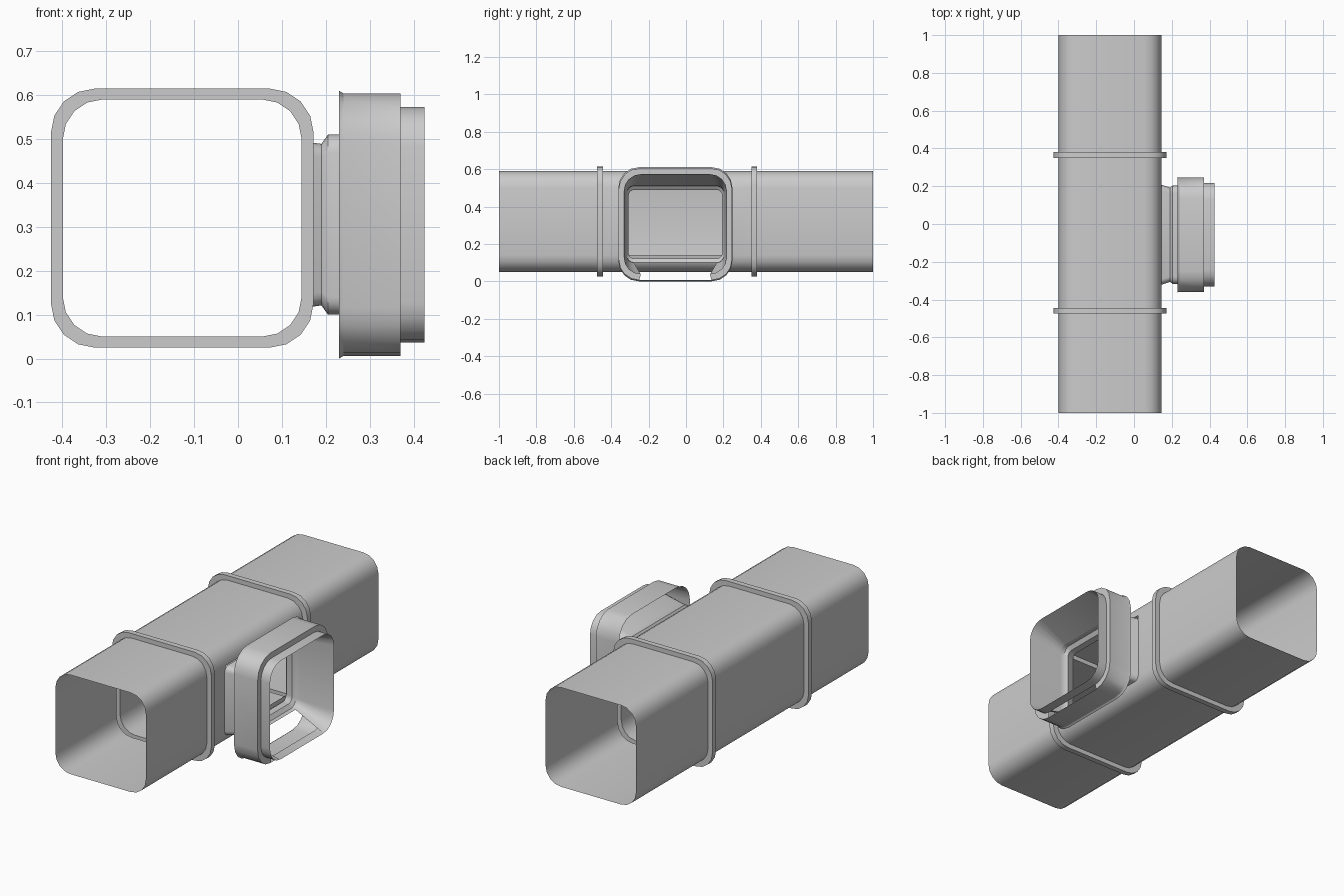
import bpy, bmesh, math

if "Cube" in bpy.data.objects:
    bpy.data.objects.remove(bpy.data.objects["Cube"])

N = 4                       # segments per rounded corner
PTS = 4 * (N + 1)
PLUS_A_FLAT = PTS - 1       # flat side facing +a
MINUS_B_FLAT = 3 * (N + 1) - 1


def section(ha, hb, r):
    """Rounded rectangle around the origin."""
    pts = []
    for k, (sa, sb) in enumerate([(1, 1), (-1, 1), (-1, -1), (1, -1)]):
        for i in range(N + 1):
            t = math.radians(90 * k + 90 * i / N)
            pts.append((sa * (ha - r) + r * math.cos(t),
                        sb * (hb - r) + r * math.sin(t)))
    return pts


def loft(name, stations, place, skip=()):
    """Skin of rounded sections; skip holds (span, side) faces to leave open."""
    bm = bmesh.new()
    rings = [[bm.verts.new(place(p, a, b)) for a, b in section(ha, hb, r)]
             for p, ha, hb, r in stations]
    for s in range(len(rings) - 1):
        for i in range(PTS):
            if (s, i) in skip:
                continue
            j = (i + 1) % PTS
            bm.faces.new((rings[s][i], rings[s][j], rings[s + 1][j], rings[s + 1][i]))
    bmesh.ops.recalc_face_normals(bm, faces=bm.faces)
    me = bpy.data.meshes.new(name)
    bm.to_mesh(me)
    bm.free()
    ob = bpy.data.objects.new(name, me)
    bpy.context.collection.objects.link(ob)
    bpy.ops.object.select_all(action='DESELECT')
    ob.select_set(True)
    bpy.context.view_layer.objects.active = ob
    bpy.ops.object.shade_smooth_by_angle(angle=math.radians(30))
    return ob


# main duct with two raised collars and a side opening
W = (0.272, 0.27, 0.09)
C = (0.299, 0.295, 0.1)
duct = [(-1, *W)]
for y in (-0.475, 0.35):
    duct += [(y, *W), (y, *C), (y + 0.03, *C), (y + 0.03, *W)]
    if y < 0:
        duct += [(-0.315, *W), (0.205, *W)]
duct.append((1, *W))
loft("main_duct", duct, lambda p, a, b: (a - 0.127, p, b + 0.32),
     skip={(5, PLUS_A_FLAT)})


def side(p, a, b):
    return (p, a - 0.057, b + 0.305)


# neck joining the duct to the side outlet
loft("outlet_neck", [(0.145, 0.265, 0.19, 0.03), (0.19, 0.25, 0.184, 0.03),
                     (0.205, 0.26, 0.205, 0.04), (0.23, 0.262, 0.205, 0.04)], side)

# stepped outlet rim, folded inward as a funnel to the neck, open underneath
loft("outlet_rim", [(0.23, 0.305, 0.305, 0.11), (0.24, 0.303, 0.299, 0.11),
                    (0.37, 0.303, 0.299, 0.11), (0.37, 0.275, 0.268, 0.09),
                    (0.425, 0.275, 0.268, 0.09), (0.23, 0.262, 0.205, 0.04)], side,
     skip={(2, MINUS_B_FLAT), (4, MINUS_B_FLAT)})
